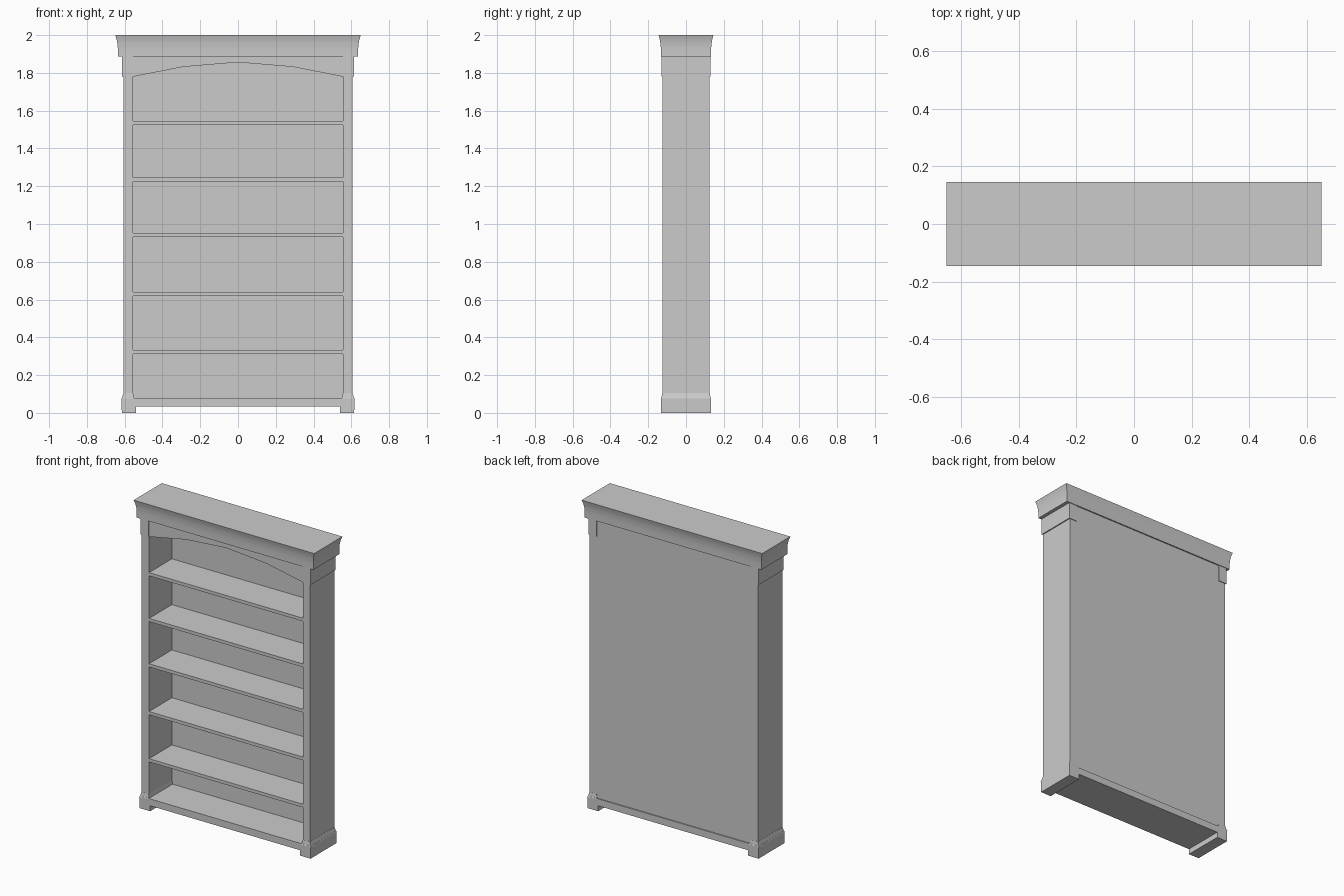
import bpy, bmesh

if "Cube" in bpy.data.objects:
    bpy.data.objects.remove(bpy.data.objects["Cube"])

def finish(name, bm):
    bmesh.ops.recalc_face_normals(bm, faces=bm.faces)
    me = bpy.data.meshes.new(name)
    bm.to_mesh(me)
    bm.free()
    ob = bpy.data.objects.new(name, me)
    bpy.context.collection.objects.link(ob)
    return ob

def box(name, x0, x1, y0, y1, z0, z1):
    bm = bmesh.new()
    bmesh.ops.create_cube(bm, size=1)
    for v in bm.verts:
        v.co = ((x0 + x1) / 2 + v.co.x * (x1 - x0),
                (y0 + y1) / 2 + v.co.y * (y1 - y0),
                (z0 + z1) / 2 + v.co.z * (z1 - z0))
    return finish(name, bm)

def prism(name, pts, y0, y1):
    """Extrude an x-z outline along y."""
    bm = bmesh.new()
    f = bm.faces.new([bm.verts.new((x, y0, z)) for x, z in pts])
    r = bmesh.ops.extrude_face_region(bm, geom=[f])
    for v in r['geom']:
        if isinstance(v, bmesh.types.BMVert):
            v.co.y = y1
    return finish(name, bm)

def loft(name, rows):
    """Stack of rectangles: x0, x1, half depth, z."""
    bm = bmesh.new()
    rings = [[bm.verts.new(p) for p in ((a, -d, z), (b, -d, z), (b, d, z), (a, d, z))]
             for a, b, d, z in rows]
    for lo, hi in zip(rings, rings[1:]):
        for i in range(4):
            j = (i + 1) % 4
            bm.faces.new((lo[i], lo[j], hi[j], hi[i]))
    bm.faces.new(rings[0][::-1])
    bm.faces.new(rings[-1])
    return finish(name, bm)

def mirror(ob):
    m = ob.modifiers.new("mirror", 'MIRROR')
    m.use_mirror_merge = False
    return ob

# Case: sides, back
mirror(box("side_panel", 0.555, 0.606, -0.125, 0.125, 0.07, 1.89))
box("back_panel", -0.56, 0.56, 0.113, 0.125, 0.07, 1.89)

# Capitals wrapping the top of each side
mirror(box("capital", 0.555, 0.613, -0.129, 0.129, 1.78, 1.888))

# Shelves
for i, top in enumerate((0.334, 0.641, 0.952, 1.247, 1.545)):
    box(f"shelf_{i + 1}", -0.557, 0.557, -0.122, 0.115, top - 0.021, top)

# Arched valance
arch = [(-0.555, 1.78), (-0.29, 1.832), (0, 1.856), (0.29, 1.832), (0.555, 1.78)]
prism("arched_valance", arch + [(0.555, 1.888), (-0.555, 1.888)], -0.125, -0.105)

# Base slab, side feet and sloped moulding on the feet
box("base_board", -0.545, 0.545, -0.132, 0.132, 0.035, 0.08)
mirror(loft("foot", [(0.54, 0.615, 0.132, 0), (0.54, 0.617, 0.133, 0.075),
                     (0.54, 0.615, 0.131, 0.08)]))
mirror(loft("foot_moulding", [(0.550, 0.614, 0.130, 0.08), (0.555, 0.607, 0.126, 0.105)]))

# Crown with cove profile
cove = [(0.636, 0.133, 1.886), (0.636, 0.133, 1.925), (0.637, 0.134, 1.942),
        (0.639, 0.136, 1.958), (0.642, 0.138, 1.974), (0.646, 0.142, 1.988),
        (0.65, 0.145, 2.0)]
crown = loft("crown", [(-x, x, y, z) for x, y, z in cove])
bpy.context.view_layer.objects.active = crown
crown.select_set(True)
bpy.ops.object.shade_smooth_by_angle()
